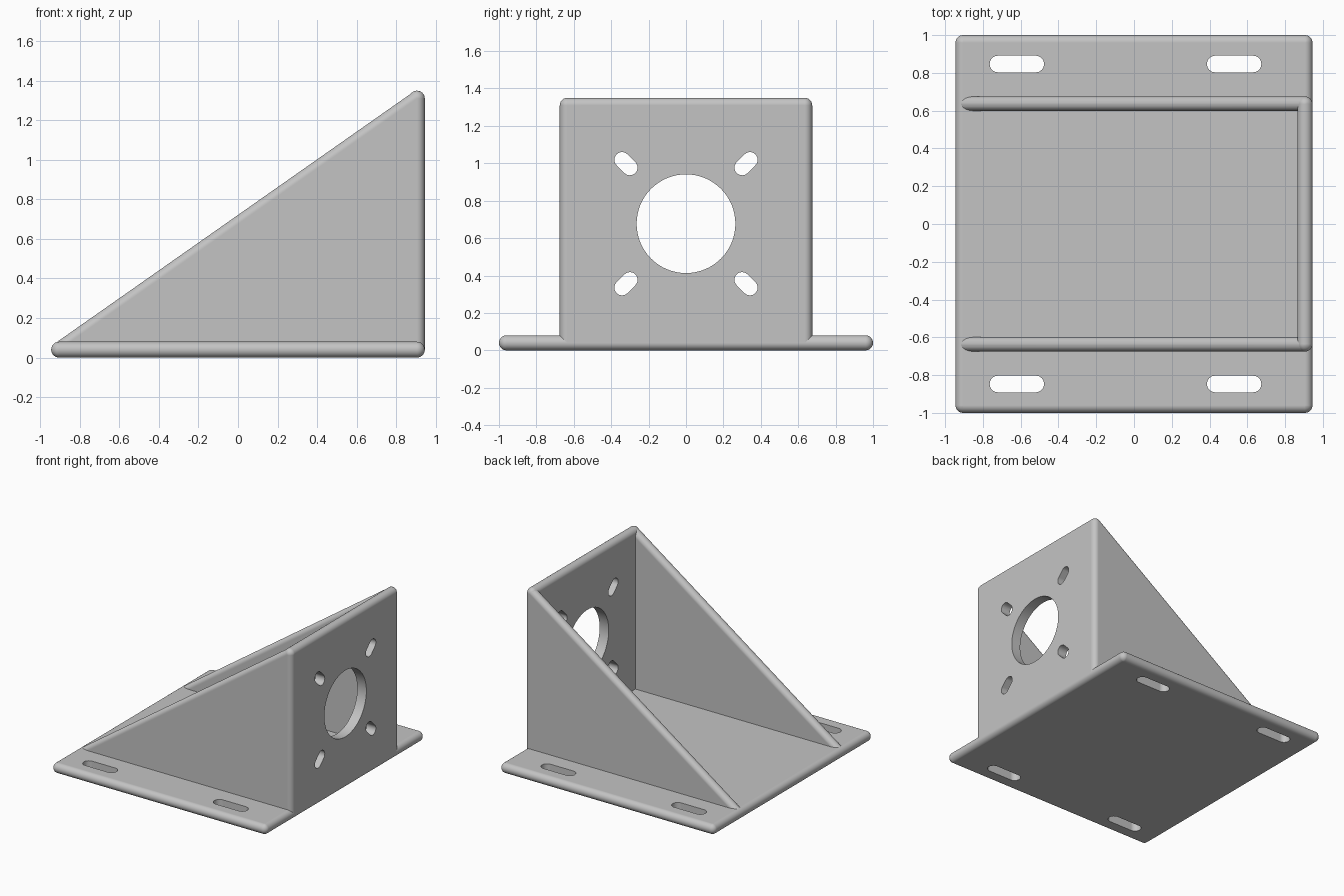
import bpy
import bmesh
from math import cos, sin, tau
from mathutils import Matrix, Vector

if "Cube" in bpy.data.objects:
    bpy.data.objects.remove(bpy.data.objects["Cube"], do_unlink=True)

GREY = (0.55, 0.55, 0.55, 1)
grey = bpy.data.materials.new("plain grey")
grey.use_nodes = True
grey.diffuse_color = GREY
grey.node_tree.nodes["Principled BSDF"].inputs["Base Color"].default_value = GREY

R = 0.04               # edge rounding, half the plate thickness
X, Y = 0.945, 1.0      # half extents of the base
SIDE_Y, TOP = 0.637, 1.35


def hull(name, points):
    """Convex solid wrapped around the given points."""
    bm = bmesh.new()
    verts = [bm.verts.new(p) for p in points]
    bmesh.ops.remove_doubles(bm, verts=verts, dist=1e-5)
    bmesh.ops.convex_hull(bm, input=bm.verts[:])
    loose = [v for v in bm.verts if not v.link_faces]
    bmesh.ops.delete(bm, geom=loose, context='VERTS')
    bmesh.ops.dissolve_limit(bm, angle_limit=0.01, verts=bm.verts[:], edges=bm.edges[:])
    bmesh.ops.recalc_face_normals(bm, faces=bm.faces[:])
    mesh = bpy.data.meshes.new(name)
    bm.to_mesh(mesh)
    bm.free()
    mesh.materials.append(grey)
    obj = bpy.data.objects.new(name, mesh)
    bpy.context.collection.objects.link(obj)
    return obj


def rounded_plate(name, corners, radius=R):
    """Plate with fully rounded edges: spheres at the corners, wrapped."""
    ball = bmesh.new()
    bmesh.ops.create_uvsphere(ball, u_segments=24, v_segments=12, radius=radius)
    offsets = [v.co.copy() for v in ball.verts]
    ball.free()
    return hull(name, [Vector(c) + o for c in corners for o in offsets])


def slot_cutter(a, b, radius, turn, segments=32):
    """Through-cutter between two round ends, drawn in xy and turned into place."""
    points = []
    for u, v in (a, b):
        for i in range(segments):
            t = tau * i / segments
            for w in (-0.2, 0.2):
                points.append(turn @ Vector((u + radius * cos(t), v + radius * sin(t), w)))
    return hull("cutter", points)


def activate(obj):
    bpy.ops.object.select_all(action='DESELECT')
    obj.select_set(True)
    bpy.context.view_layer.objects.active = obj


def cut(obj, cutter):
    cutter.hide_render = True
    mod = obj.modifiers.new("hole", 'BOOLEAN')
    mod.operation, mod.solver, mod.object = 'DIFFERENCE', 'EXACT', cutter
    activate(obj)
    bpy.ops.object.modifier_apply(modifier=mod.name)
    bpy.data.objects.remove(cutter, do_unlink=True)


def finish(obj):
    activate(obj)
    bpy.ops.object.shade_smooth_by_angle(angle=0.5)
    mod = obj.modifiers.new("flat faces", 'WEIGHTED_NORMAL')
    mod.keep_sharp = True


signs = (-1, 1)

# Base plate with four mounting slots
base = rounded_plate("base_plate",
                     [(sx * (X - R), sy * (Y - R), R) for sx in signs for sy in signs])
for sy in signs:
    for x0 in (-0.72, 0.43):
        y = sy * 0.847
        cut(base, slot_cutter((x0, y), (x0 + 0.2, y), 0.044, Matrix.Identity(4)))
finish(base)

# Upright wall with a large bore and four diagonal slots
wall = rounded_plate("upright_wall",
                     [(X - R, sy * (SIDE_Y - 0.002), z) for sy in signs for z in (R, TOP - R)])
# cutter x, y, z become model y, z, x
turn = Matrix.Translation((X - R, 0, 0.677)) @ Matrix(
    ((0, 0, 1, 0), (1, 0, 0, 0), (0, 1, 0, 0), (0, 0, 0, 1)))
cut(wall, slot_cutter((0, 0), (0, 0), 0.264, turn, 64))
for sy in signs:
    for sz in signs:
        inner, outer = 0.3, 0.342
        cut(wall, slot_cutter((sy * inner, sz * inner), (sy * outer, sz * outer), 0.041, turn))
finish(wall)

# Triangular side gussets
for name, sy in (("right_gusset", -1), ("left_gusset", 1)):
    y = sy * SIDE_Y
    finish(rounded_plate(name, [(R - X, y, R), (X - R, y, R), (X - R, y, TOP - R)], 0.038))
